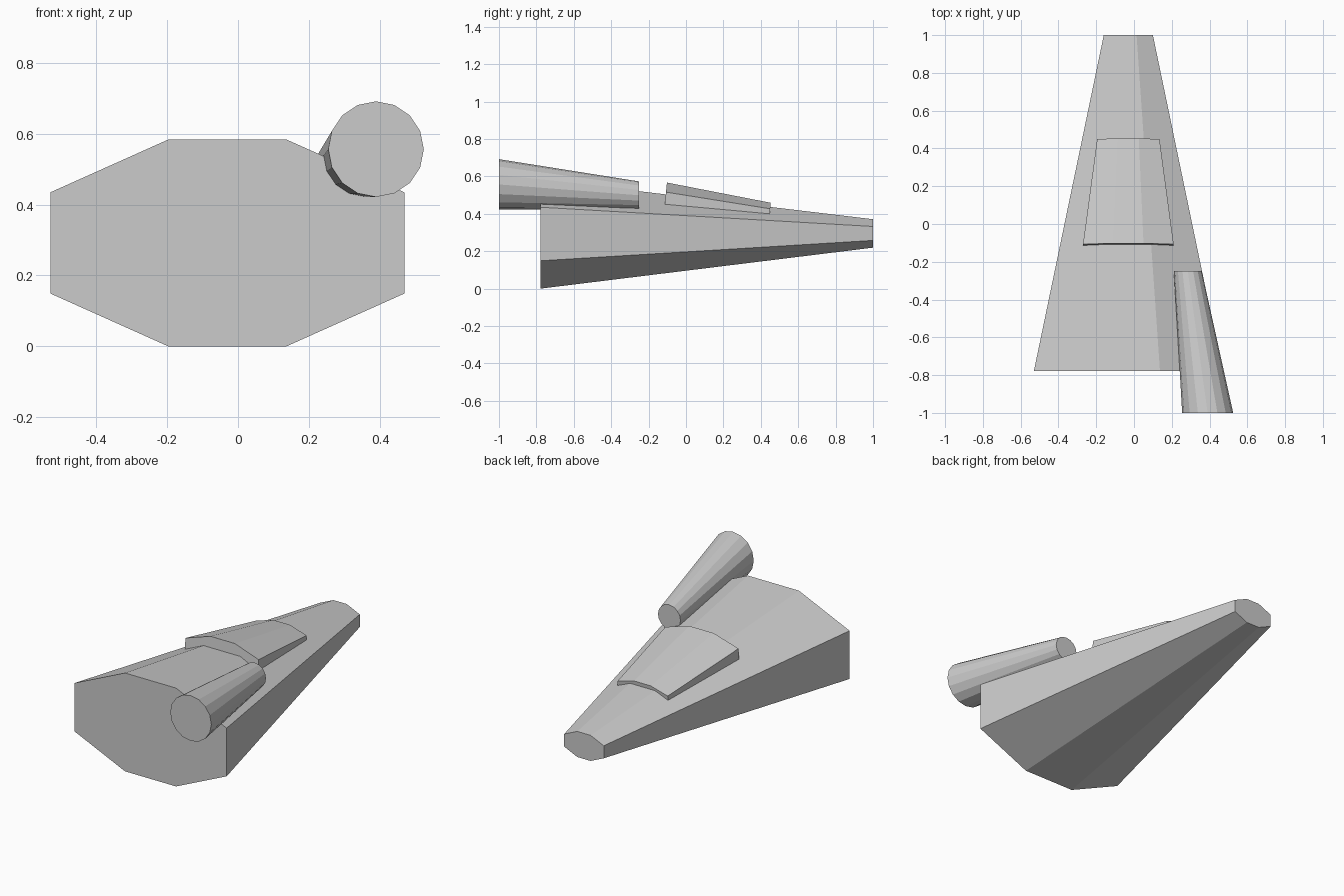
import bpy, bmesh
from math import cos, sin, pi
from mathutils import Vector

if "Cube" in bpy.data.objects:
    bpy.data.objects.remove(bpy.data.objects["Cube"])


def loft(name, rings):
    """Closed solid skinned between matching rings of points."""
    bm = bmesh.new()
    loops = [[bm.verts.new(p) for p in ring] for ring in rings]
    n = len(loops[0])
    for a, b in zip(loops, loops[1:]):
        for i in range(n):
            j = (i + 1) % n
            bm.faces.new((a[i], a[j], b[j], b[i]))
    bm.faces.new(loops[0])
    bm.faces.new(loops[-1])
    bmesh.ops.recalc_face_normals(bm, faces=bm.faces)
    mesh = bpy.data.meshes.new(name)
    bm.to_mesh(mesh)
    bm.free()
    obj = bpy.data.objects.new(name, mesh)
    bpy.context.collection.objects.link(obj)
    return obj


def octagon(centre, half_width, half_height, lean=0.0):
    """Chamfered hull section; lean shifts the top along y."""
    quarter = [(1, 0.49), (0.335, 1)]
    shape = quarter + [(-x, z) for x, z in reversed(quarter)]
    shape += [(-x, -z) for x, z in shape]
    c = Vector(centre)
    return [c + Vector((x * half_width, z * lean, z * half_height)) for x, z in shape]


def circle(centre, radius, sides=16):
    c = Vector(centre)
    return [c + Vector((cos(2 * pi * i / sides), 0, sin(2 * pi * i / sides))) * radius
            for i in range(sides)]


# Tapered hull
loft("hull", [octagon((-0.03, -0.778, 0.292), 0.5, 0.292),
              octagon((-0.03, 1.0, 0.295), 0.13, 0.076)])

# Raised canopy, sunk into the hull's upper slope
loft("canopy", [octagon((-0.03, -0.112, 0.467), 0.24, 0.1, 0.010),
                octagon((-0.03, 0.447, 0.396), 0.165, 0.063, 0.006)])

# Single tapered engine on the right shoulder
engine = loft("engine", [circle((0.39, -1.0, 0.557), 0.135),
                         circle((0.285, -0.25, 0.499), 0.074)])
